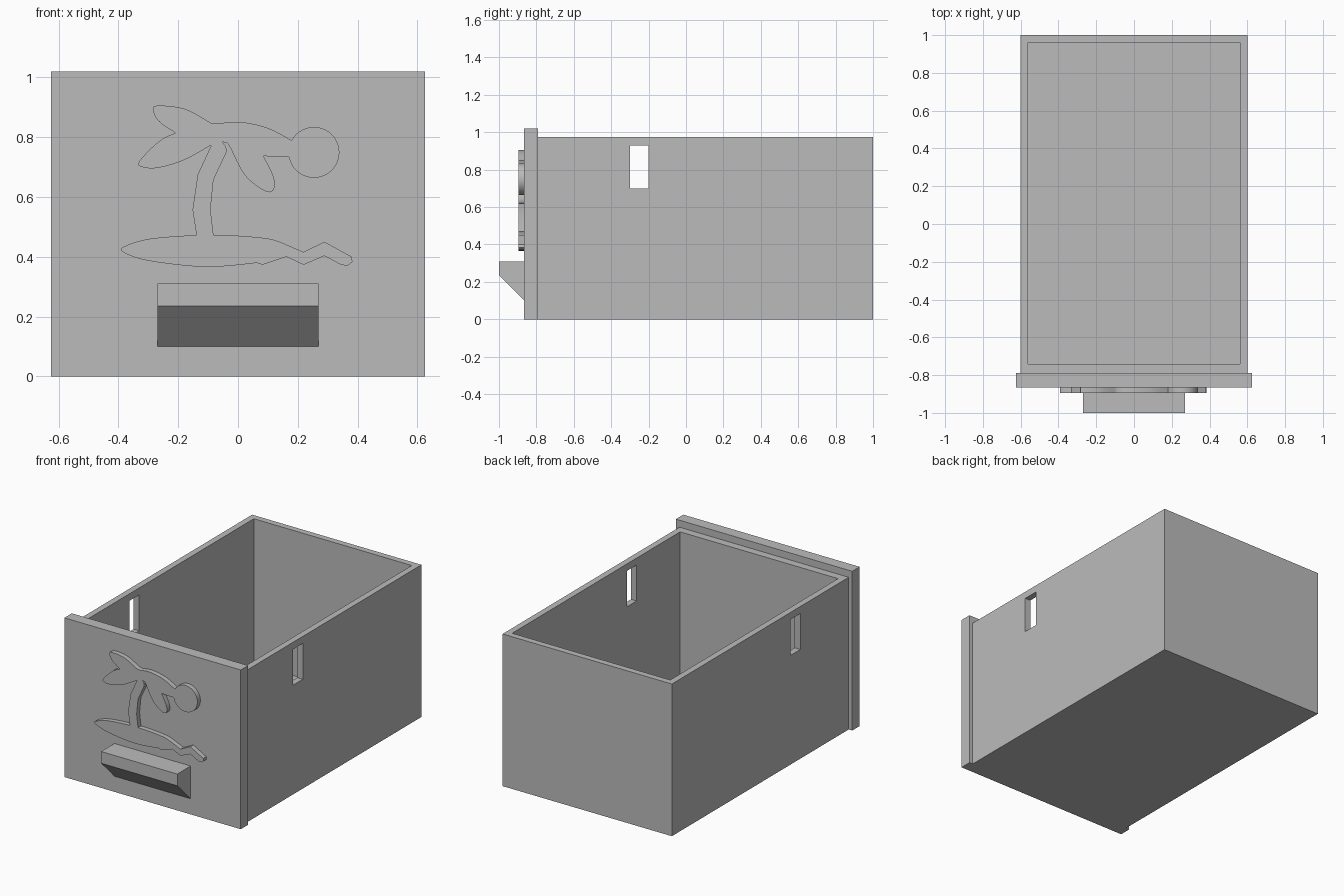
import bpy, bmesh, math
from mathutils import Vector

cube = bpy.data.objects.get("Cube")
if cube:
    bpy.data.objects.remove(cube, do_unlink=True)

grey = bpy.data.materials.new("plain grey")
grey.use_nodes = True
grey.diffuse_color = (0.5, 0.5, 0.5, 1)
grey.node_tree.nodes["Principled BSDF"].inputs["Base Color"].default_value = (0.5, 0.5, 0.5, 1)


def prism(name, outline, offset):
    """Extrude a closed loop of 3D points along offset."""
    bm = bmesh.new()
    face = bm.faces.new([bm.verts.new(p) for p in outline])
    grown = bmesh.ops.extrude_face_region(bm, geom=[face], use_keep_orig=True)
    moved = [v for v in grown["geom"] if isinstance(v, bmesh.types.BMVert)]
    bmesh.ops.translate(bm, verts=moved, vec=offset)
    bmesh.ops.recalc_face_normals(bm, faces=bm.faces)
    bmesh.ops.triangulate(bm, faces=[f for f in bm.faces if len(f.verts) > 4])
    mesh = bpy.data.meshes.new(name)
    bm.to_mesh(mesh)
    bm.free()
    mesh.materials.append(grey)
    obj = bpy.data.objects.new(name, mesh)
    bpy.context.collection.objects.link(obj)
    return obj


def box(name, x, y, z):
    base = [(x[0], y[0], z[0]), (x[1], y[0], z[0]), (x[1], y[1], z[0]), (x[0], y[1], z[0])]
    return prism(name, base, (0, 0, z[1] - z[0]))


def cut(target, cutter):
    mod = target.modifiers.new("cut", "BOOLEAN")
    mod.operation, mod.solver, mod.object = "DIFFERENCE", "EXACT", cutter
    bpy.context.view_layer.objects.active = target
    bpy.ops.object.modifier_apply(modifier=mod.name)
    bpy.data.objects.remove(cutter, do_unlink=True)


def smooth(*points, steps=5):
    """Catmull-Rom curve through the points, without the last one."""
    pts = [Vector(p) for p in points]
    pts = [pts[0]] + pts + [pts[-1]]
    out = []
    for a, b, c, d in zip(pts, pts[1:], pts[2:], pts[3:]):
        for i in range(steps):
            t = i / steps
            out.append(0.5 * (2 * b + (c - a) * t + (2 * a - 5 * b + 4 * c - d) * t * t
                              + (3 * b - a - 3 * c + d) * t ** 3))
    return out


def straight(*points):
    return [Vector(p) for p in points]


# Open drawer body with one slot through both side walls
body = box("drawer_body", (-0.6, 0.6), (-0.79, 1), (0, 0.975))
cut(body, box("cavity_cutter", (-0.56, 0.56), (-0.74, 0.96), (0.045, 1.2)))
cut(body, box("slot_cutter", (-1, 1), (-0.3, -0.2), (0.7, 0.93)))

# Front panel
box("front_panel", (-0.625, 0.625), (-0.865, -0.79), (0, 1.02))

# Wedge-shaped pull
profile = [(-0.865, 0.31), (-1, 0.31), (-1, 0.235), (-0.865, 0.1)]
prism("handle", [(-0.27, y, z) for y, z in profile], (0.54, 0, 0))

# Raised palm, sun and island relief, outlined clockwise in thousandths
upper_left_frond = smooth((-209, 814), (-263, 851), (-283, 885), (-273, 905),
                          (-179, 895), (-92, 848))
top_frond = smooth((-92, 848), (-69, 845)) + smooth((-69, 845), (5, 851), (99, 831), (176, 791))
sun = [Vector((254 + 85 * math.cos(a), 749 + 85 * math.sin(a)))
       for a in (math.radians(152 - 322 * i / 36) for i in range(37))]
right_frond = smooth((122, 734), (85, 737)) + smooth(
    (85, 737), (119, 667), (119, 624), (89, 620), (22, 674), (-32, 778))
trunk_right = straight((-35, 780), (-52, 784), (-40, 768), (-38, 751), (-82, 657), (-92, 557))
island_top = smooth((-82, 473), (5, 470), (105, 460), (156, 443))
waves = straight((156, 443), (219, 416), (289, 450), (380, 400), (383, 383), (366, 370),
                 (345, 373), (289, 403), (219, 373), (162, 400), (82, 373), (62, 380))
island_bottom = smooth((45, 377), (-112, 366), (-296, 386), (-380, 413), (-383, 433),
                       (-296, 460), (-139, 473))
trunk_left = straight((-139, 473), (-152, 557), (-135, 674))
lower_left_frond = smooth((-89, 774), (-179, 724), (-269, 697), (-323, 701), (-329, 721),
                          (-263, 787), (-209, 814))
outline = (upper_left_frond + top_frond + sun + right_frond + trunk_right + island_top
           + waves + island_bottom + trunk_left + lower_left_frond)
relief = prism("palm_island_relief", [(p.x / 1000, -0.895, p.y / 1000) for p in outline],
               (0, 0.03, 0))
bpy.ops.object.select_all(action="DESELECT")
relief.select_set(True)
bpy.context.view_layer.objects.active = relief
bpy.ops.object.shade_smooth_by_angle(angle=math.radians(30))
